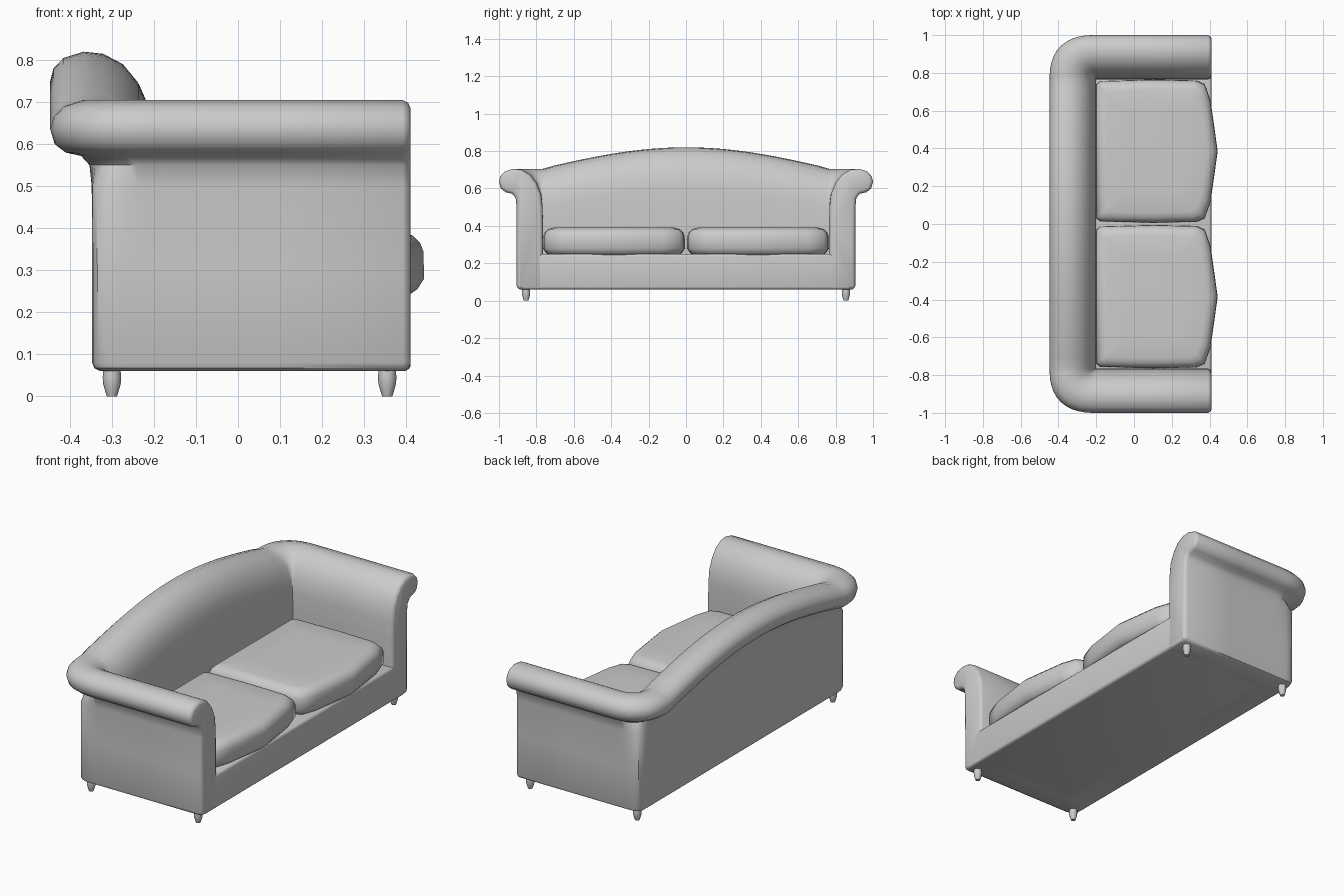
import bpy, bmesh
from math import sin, cos, pi, radians
from mathutils import Vector

cube = bpy.data.objects.get("Cube")
if cube:
    bpy.data.objects.remove(cube)

fabric = bpy.data.materials.new("light_grey")
fabric.use_nodes = True
grey = (0.6, 0.6, 0.6, 1)
fabric.diffuse_color = grey
fabric.node_tree.nodes["Principled BSDF"].inputs["Base Color"].default_value = grey


def finish(name, bm, angle=40):
    bmesh.ops.remove_doubles(bm, verts=bm.verts, dist=0.0005)
    bmesh.ops.recalc_face_normals(bm, faces=bm.faces)
    mesh = bpy.data.meshes.new(name)
    bm.to_mesh(mesh)
    bm.free()
    mesh.materials.append(fabric)
    mesh.shade_smooth()
    mesh.set_sharp_from_angle(angle=radians(angle))
    obj = bpy.data.objects.new(name, mesh)
    bpy.context.collection.objects.link(obj)
    return obj


def loft(name, rings, angle=40):
    """Skin closed rings of equal length and cap both ends."""
    bm = bmesh.new()
    loops = [[bm.verts.new(p) for p in ring] for ring in rings]
    for a, b in zip(loops, loops[1:]):
        for i in range(len(a)):
            j = (i + 1) % len(a)
            bm.faces.new((a[i], a[j], b[j], b[i]))
    bm.faces.new(loops[0])
    bm.faces.new(loops[-1])
    return finish(name, bm, angle)


# Rolled wall section: distance outward from the inner face, height
section = [(0, .06), (0, .25), (0, .40), (.002, .50), (.01, .57), (.035, .63),
           (.07, .675), (.115, .70), (.16, .705), (.205, .69), (.228, .665),
           (.235, .635), (.225, .60), (.20, .58), (.165, .572), (.146, .55),
           (.141, .50), (.14, .30), (.14, .08), (.135, .067), (.122, .06)]
INNER_X, INNER_Y, FRONT = -.2, .765, .41


def inset(points, t):
    out = []
    for i, p in enumerate(points):
        a, b = Vector(points[i - 1]), Vector(points[(i + 1) % len(points)])
        d = (b - a).normalized()
        out.append((p[0] + d.y * t, p[1] - d.x * t))
    return out


def arm_ring(x, side, t=0):
    return [(x, side * (INNER_Y + d), z) for d, z in inset(section, t)]


def corner_ring(a, side):
    ring = []
    for d, z in section:
        p = 8 if z < .54 else 2.5      # square body, rounder roll
        r = d / (abs(cos(a)) ** p + abs(sin(a)) ** p) ** (1 / p)
        ring.append((INNER_X - 1.05 * r * sin(a), side * (INNER_Y + r * cos(a)), z))
    return ring


def back_ring(y):
    rise = .115 * max(0, cos(pi / 2 * y / .78))
    return [(INNER_X - 1.05 * d, y, z + rise * min(1, max(0, (z - .25) / .3)))
            for d, z in section]


# Arms and humped back in one sweep
def half(side):
    rings = [arm_ring(FRONT, side, .018), arm_ring(FRONT - .005, side, .007),
             arm_ring(FRONT - .018, side), arm_ring(.1, side)]
    return rings + [corner_ring(pi / 2 * i / 12, side) for i in range(13)]


span = [back_ring(INNER_Y * (1 - i / 12)) for i in range(1, 24)]
loft("arms_and_back", half(1) + span + half(-1)[::-1])

# Seat base
bm = bmesh.new()
bmesh.ops.create_cube(bm, size=1)
for v in bm.verts:
    v.co = (FRONT if v.co.x > 0 else -.33, 1.76 * v.co.y, .25 if v.co.z > 0 else .06)
bmesh.ops.bevel(bm, geom=bm.edges[:], offset=.015, segments=3, profile=.5,
                affect='EDGES')
finish("seat_base", bm)

# Seat cushions with a pointed front edge
outline = [(-.2, -.355), (-.18, -.372), (.1, -.38), (.33, -.375), (.375, -.355),
           (.405, -.27), (.425, -.13), (.443, 0)]
outline += [(x, -y) for x, y in outline[-2::-1]]
layers = [(.245, .03), (.255, .016), (.28, 0), (.345, .002), (.366, .01),
          (.383, .028), (.39, .055), (.392, .16)]
for name, mid in (("left_cushion", .385), ("right_cushion", -.385)):
    rings = []
    for z, t in layers:
        sx, sy = 1 - t / .32, 1 - t / .38
        rings.append([(.12 + (x - .12) * sx, mid + y * sy, z) for x, y in outline])
    loft(name, rings, 50)

# Turned feet
foot = [(0, .012), (.012, .016), (.03, .021), (.045, .022), (.07, .02)]
for depth, x in (("front", .355), ("back", -.3)):
    for hand, side in (("left", 1), ("right", -1)):
        loft(f"{depth}_{hand}_foot",
             [[(x + r * cos(k * pi / 6), side * .855 + r * sin(k * pi / 6), z)
               for k in range(12)] for z, r in foot], 50)
